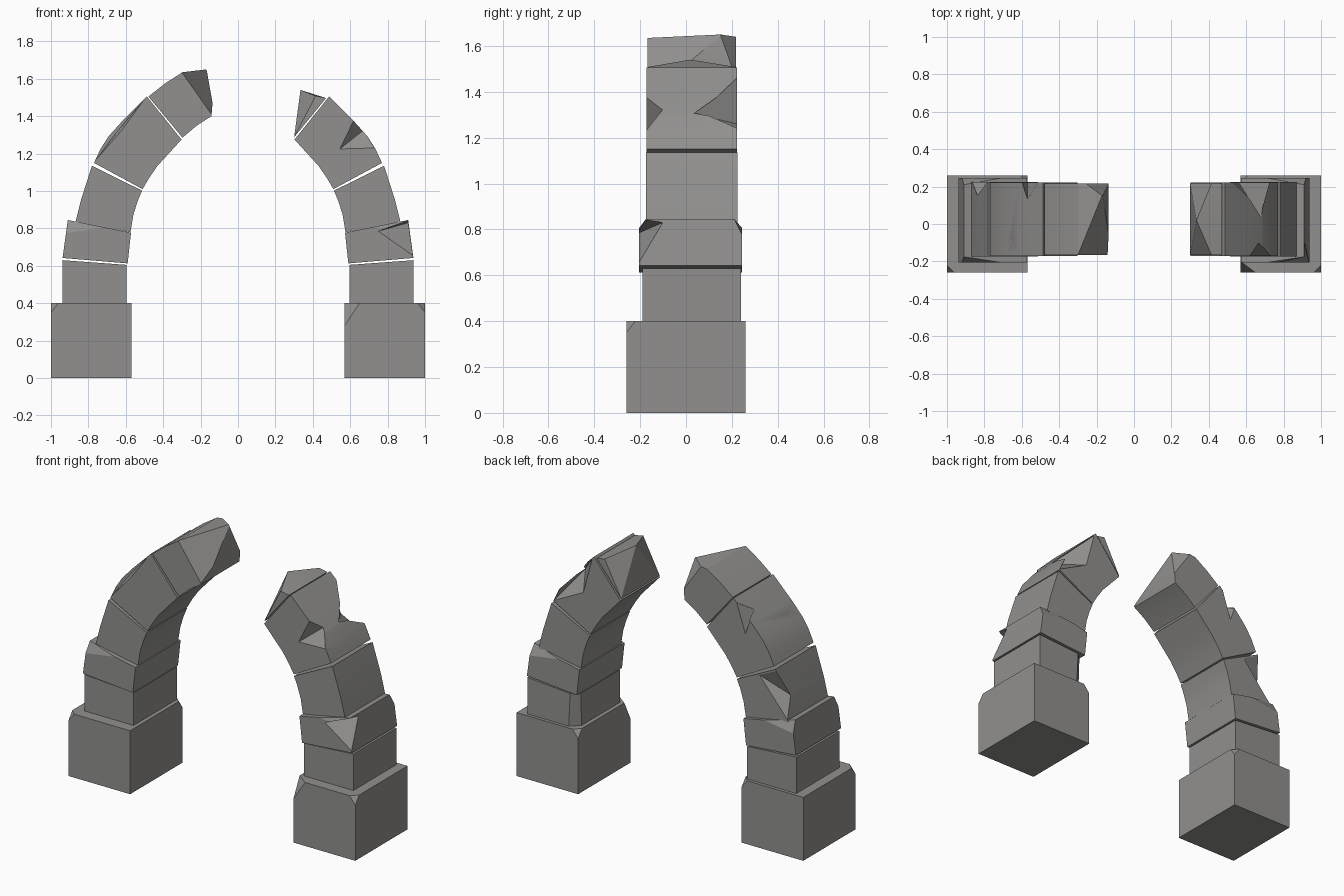
import bpy, bmesh, math
from mathutils import Vector

if "Cube" in bpy.data.objects:
    bpy.data.objects.remove(bpy.data.objects["Cube"], do_unlink=True)

stone = bpy.data.materials.new("grey stone")
stone.use_nodes = True
GREY = (0.285, 0.28, 0.27, 1)
stone.diffuse_color = GREY
stone.node_tree.nodes["Principled BSDF"].inputs["Base Color"].default_value = GREY


def finish(name, bm):
    bmesh.ops.recalc_face_normals(bm, faces=bm.faces)
    mesh = bpy.data.meshes.new(name)
    bm.to_mesh(mesh)
    bm.free()
    mesh.materials.append(stone)
    obj = bpy.data.objects.new(name, mesh)
    bpy.context.collection.objects.link(obj)
    return obj


def hull(name, points):
    bm = bmesh.new()
    verts = [bm.verts.new(p) for p in points]
    result = bmesh.ops.convex_hull(bm, input=verts)
    spare = {v for v in result["geom_interior"] if isinstance(v, bmesh.types.BMVert)}
    bmesh.ops.delete(bm, geom=list(spare), context="VERTS")
    return finish(name, bm)


def block(name, side, profile, y0, y1):
    # Extrude an (x, z) outline from y0 to y1, mirrored by side
    bm = bmesh.new()
    face = bm.faces.new([bm.verts.new((side * x, y0, z)) for x, z in profile])
    moved = bmesh.ops.extrude_face_region(bm, geom=[face])["geom"]
    verts = [v for v in moved if isinstance(v, bmesh.types.BMVert)]
    bmesh.ops.translate(bm, verts=verts, vec=(0, y1 - y0, 0))
    return finish(name, bm)


def slice_corner(obj, *points):
    # Break a corner off along the plane through three points
    a, b, c = map(Vector, points)
    normal = (b - a).cross(c - a).normalized()
    centre = sum((v.co for v in obj.data.vertices), Vector()) / len(obj.data.vertices)
    if normal.dot(centre - a) > 0:
        normal = -normal
    bm = bmesh.new()
    bm.from_mesh(obj.data)
    bmesh.ops.bisect_plane(bm, geom=bm.verts[:] + bm.edges[:] + bm.faces[:], dist=1e-5,
                           plane_co=a, plane_no=normal, clear_outer=True)
    bmesh.ops.holes_fill(bm, edges=[e for e in bm.edges if e.is_boundary], sides=0)
    bmesh.ops.recalc_face_normals(bm, faces=bm.faces)
    bm.to_mesh(obj.data)
    bm.free()


def notch(obj, *points):
    # Gouge an edge: two points along it, then one on each neighbouring face
    a, b, c, d = map(Vector, points)
    outside = (a + b) / 2 + ((a + b) - (c + d)) * 1.2
    cutter = hull("cutter", [a, b, c, d, outside])
    cutter.hide_render = True
    mod = obj.modifiers.new("gouge", "BOOLEAN")
    mod.operation, mod.solver, mod.object = "DIFFERENCE", "EXACT", cutter
    bpy.context.view_layer.update()
    cut = obj.evaluated_get(bpy.context.evaluated_depsgraph_get())
    mesh = bpy.data.meshes.new_from_object(cut)
    obj.modifiers.clear()
    obj.data = mesh
    bpy.data.objects.remove(cutter, do_unlink=True)


# Outlines shared by both halves of the arch
BASE = [(.57, 0), (1, 0), (1, .4), (.57, .4)]
SHAFT = [(.595, .38), (.938, .38), (.938, .63), (.595, .605)]
WEDGE = [(.59, .613), (.938, .642), (.91, .845), (.572, .777)]
LOWER = [(.575, .78), (.87, .828), (.84, .95), (.781, 1.135),
         (.513, 1.002), (.537, .945), (.56, .87)]
UPPER = [(.51, 1.01), (.77, 1.15), (.735, 1.225), (.69, 1.295), (.618, 1.375),
         (.487, 1.505), (.302, 1.275), (.375, 1.195), (.43, 1.135), (.475, 1.07)]
CROWN = [(.297, 1.285), (.479, 1.505), (.39, 1.575), (.297, 1.635), (.168, 1.65),
         (.136, 1.47), (.142, 1.4), (.22, 1.35)]

parts = {}
for side, label in ((-1, "right"), (1, "left")):
    for name, profile, y0, y1 in (("base", BASE, -.26, .26),
                                  ("shaft_block", SHAFT, -.19, .24),
                                  ("wedge_block", WEDGE, -.205, .245),
                                  ("lower_arch_block", LOWER, -.175, .225),
                                  ("upper_arch_block", UPPER, -.172, .222)):
        full = label + "_" + name
        parts[full] = block(full, side, profile, y0, y1)

    # Worn corners on the wedge blocks
    for y, inner in ((-.205, -.175), (.245, .21)):
        slice_corner(parts[label + "_wedge_block"], (side * .91, inner, .845),
                     (side * .92, y, .775), (side * .72, y, .805))

    # Chipped top corners on the bases
    for x, y in ((1, -.26), (.57, .26)):
        inx = x - .04 if x == 1 else x + .04
        slice_corner(parts[label + "_base"], (side * x, y, .35), (side * inx, y, .4),
                     (side * x, y * .85, .4))

# Larger breaks on the left half
slice_corner(parts["left_base"], (.57, -.26, .28), (.65, -.26, .4), (.57, -.2, .4))
slice_corner(parts["left_shaft_block"], (.595, .19, .4), (.65, .24, .4), (.64, .24, .61))
notch(parts["left_wedge_block"], (.92, -.205, .85), (.935, -.205, .655),
      (.75, -.205, .785), (.91, -.1, .83))
notch(parts["left_upper_arch_block"], (.618, -.172, 1.375), (.73, -.172, 1.23),
      (.545, -.172, 1.225), (.67, -.1, 1.325))
notch(parts["left_upper_arch_block"], (.5, .222, 1.485), (.765, .222, 1.155),
      (.56, .222, 1.26), (.68, .03, 1.305))

# Larger breaks on the right half
notch(parts["right_lower_arch_block"], (-.865, .225, .84), (-.785, .225, 1.125),
      (-.67, .225, 1.07), (-.835, .15, .96))
notch(parts["right_upper_arch_block"], (-.6, .222, 1.39), (-.51, .222, 1.48),
      (-.57, .222, 1.3), (-.57, .13, 1.42))
notch(parts["right_upper_arch_block"], (-.765, -.172, 1.16), (-.5, -.172, 1.49),
      (-.625, -.172, 1.32), (-.66, -.08, 1.33))

# Broken crown block on the right half
crown = block("right_crown_block", -1, CROWN, -.167, .217)
slice_corner(crown, (-.297, -.167, 1.63), (-.168, .15, 1.645), (-.142, -.167, 1.41))
slice_corner(crown, (-.168, .15, 1.648), (-.14, .217, 1.47), (-.25, .217, 1.63))
parts["right_crown_block"] = crown

# Jagged stub of the crown block on the left half
stub = [(.334, .02, 1.54)]
for y in (-.167, .217):
    stub += [(.3, y, 1.287), (.471, y, 1.497), (.415, y, 1.508)]
parts["left_crown_stub"] = hull("left_crown_stub", stub)

# Smooth the curved undersides, keep breaks crisp
for obj in parts.values():
    obj.data.shade_smooth()
    obj.data.set_sharp_from_angle(angle=math.radians(22))
